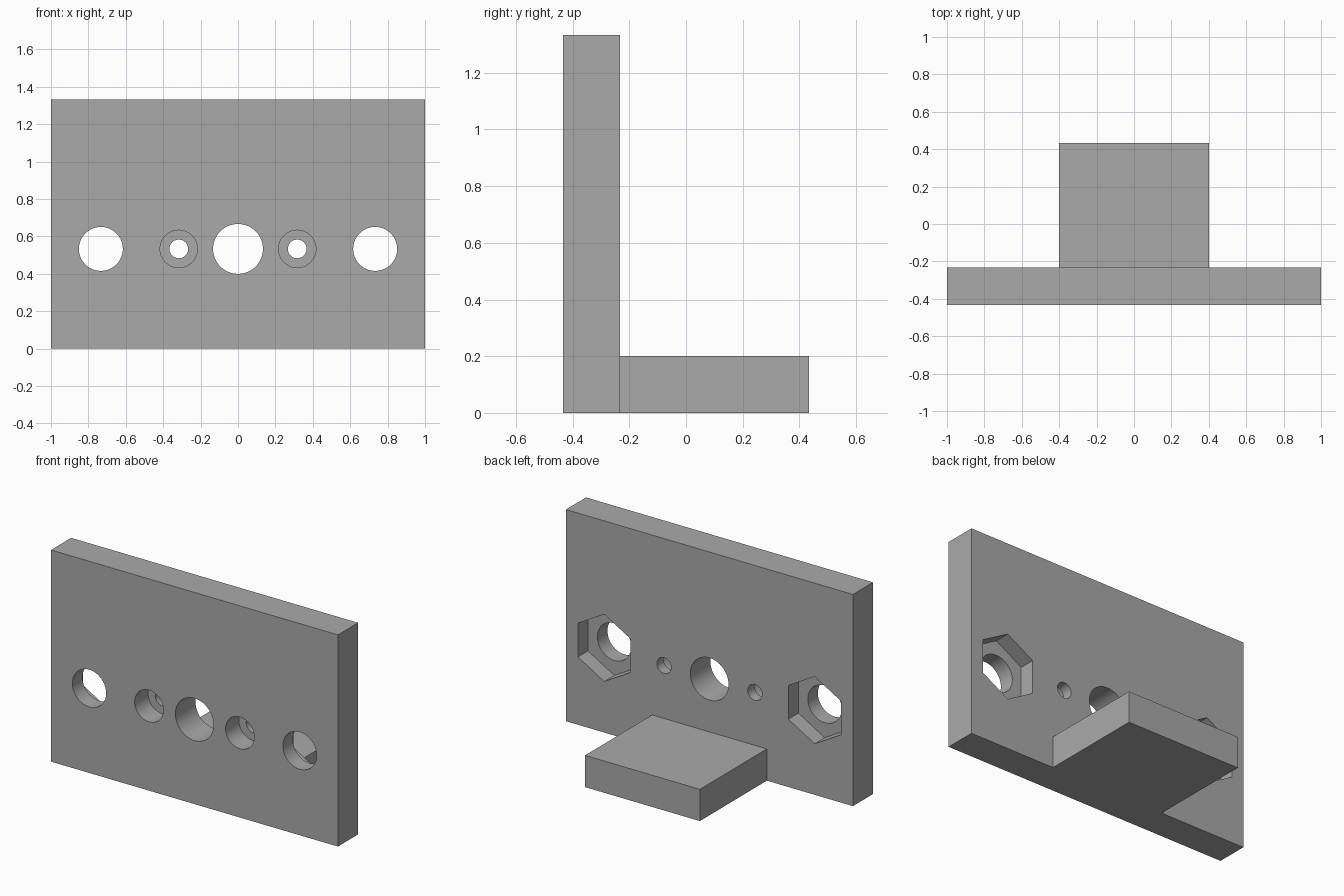
import bpy, math

if "Cube" in bpy.data.objects:
    bpy.data.objects.remove(bpy.data.objects["Cube"])

FRONT, BACK = -0.4333, -0.2333   # plate faces in y
HOLE_Z = 0.5333

grey = bpy.data.materials.new("plain grey")
grey.diffuse_color = (0.40, 0.40, 0.40, 1)
grey.use_nodes = True
grey.node_tree.nodes["Principled BSDF"].inputs["Base Color"].default_value = grey.diffuse_color


def box(name, x, y0, y1, z1):
    bpy.ops.mesh.primitive_cube_add(size=1, location=(0, (y0 + y1) / 2, z1 / 2))
    ob = bpy.context.object
    ob.name = name
    ob.scale = (2 * x, y1 - y0, z1)
    bpy.ops.object.transform_apply(location=True, rotation=True, scale=True)
    return ob


def combine(target, tool, operation):
    """Apply a boolean and drop the tool."""
    mod = target.modifiers.new(operation, 'BOOLEAN')
    mod.operation, mod.solver, mod.object = operation, 'EXACT', tool
    bpy.context.view_layer.objects.active = target
    bpy.ops.object.modifier_apply(modifier=mod.name)
    bpy.data.objects.remove(tool)


def bore(target, x, radius, y0, y1, sides=64):
    """Cut a prism-shaped hole running along y."""
    bpy.ops.mesh.primitive_cylinder_add(
        vertices=sides, radius=radius, depth=y1 - y0,
        location=(x, (y0 + y1) / 2, HOLE_Z), rotation=(math.pi / 2, 0, 0))
    cutter = bpy.context.object
    cutter.hide_render = True
    bpy.ops.object.transform_apply(location=True, rotation=True, scale=True)
    combine(target, cutter, 'DIFFERENCE')


# Upright plate with the foot tab fused to its back
bracket = box("bracket", 1.0, FRONT, BACK, 1.3333)
combine(bracket, box("foot_tab", 0.4, BACK - 0.1, 0.4333, 0.2), 'UNION')

# Central hole
bore(bracket, 0, 0.1333, FRONT - 0.1, BACK + 0.1)

for side in (-1, 1):
    # Small screw holes, counterbored from the front
    bore(bracket, side * 0.3167, 0.05, FRONT - 0.1, BACK + 0.1, 48)
    bore(bracket, side * 0.3167, 0.10, FRONT - 0.1, FRONT + 0.1333)
    # Outer bolt holes with hexagonal nut pockets in the back
    bore(bracket, side * 0.7333, 0.1175, FRONT - 0.1, BACK + 0.1)
    bore(bracket, side * 0.7333, 0.2117, BACK - 0.1, BACK + 0.1, 6)

bracket.data.materials.clear()
bracket.data.materials.append(grey)
bpy.ops.object.select_all(action='DESELECT')
bracket.select_set(True)
bpy.context.view_layer.objects.active = bracket
bpy.ops.object.shade_smooth_by_angle(angle=math.radians(30))
